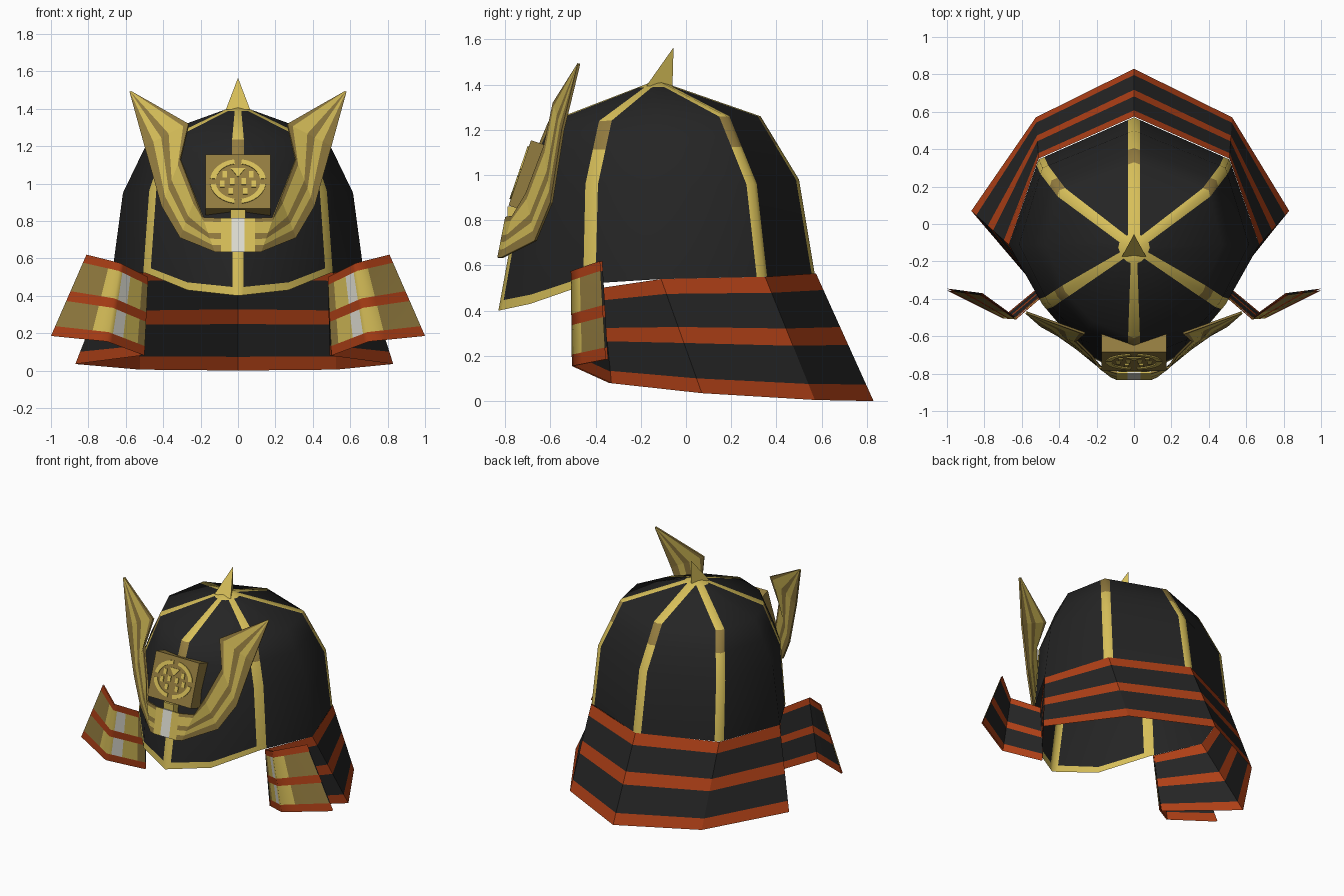
import bpy, bmesh
from math import sin, cos, radians
from mathutils import Vector, Matrix

cube = bpy.data.objects.get("Cube")
if cube:
    bpy.data.objects.remove(cube)


def material(name, rgb):
    m = bpy.data.materials.new(name)
    m.use_nodes = True
    color = (*rgb, 1)
    m.diffuse_color = color
    bsdf = m.node_tree.nodes["Principled BSDF"]
    bsdf.inputs["Base Color"].default_value = color
    bsdf.inputs["Roughness"].default_value = 0.8
    return m


MATS = [material("black lacquer", (0.018, 0.018, 0.018)),
        material("bright gold", (0.68, 0.52, 0.10)),
        material("dark gold", (0.29, 0.20, 0.05)),
        material("orange red", (0.42, 0.05, 0.008)),
        material("silver", (0.75, 0.74, 0.66))]
BLACK, GOLD, DARK, RED, SILVER = range(5)


def finish(name, bm, smooth=False):
    mesh = bpy.data.meshes.new(name)
    bm.to_mesh(mesh)
    bm.free()
    for m in MATS:
        mesh.materials.append(m)
    for p in mesh.polygons:
        p.use_smooth = smooth
    obj = bpy.data.objects.new(name, mesh)
    bpy.context.collection.objects.link(obj)
    return obj


def sheet(name, rows, rule, closed=False, apex=None, smooth=False):
    """Quad sheet; rows run downward, columns left to right seen from outside."""
    bm = bmesh.new()
    grid = [[bm.verts.new(p) for p in row] for row in rows]
    n = len(rows[0])
    for i in range(len(rows) - 1):
        for j in range(n if closed else n - 1):
            k = (j + 1) % n
            f = bm.faces.new((grid[i][j], grid[i + 1][j], grid[i + 1][k], grid[i][k]))
            f.material_index = rule(i, j)
    if apex:
        top = bm.verts.new(apex)
        for j in range(n):
            bm.faces.new((top, grid[0][j], grid[0][(j + 1) % n])).material_index = GOLD
    return finish(name, bm, smooth)


def flip(p):
    return Vector((-p[0], p[1], p[2]))


def stripes(columns, cuts):
    """Rows of points between the top and bottom of each column."""
    return [[Vector(t).lerp(Vector(b), c) for t, b in columns] for c in cuts]


def mirrored(columns):
    return [(flip(t), flip(b)) for t, b in reversed(columns)]


# Bowl: corner columns (upper ring, middle ring, lower edge), ribs on some of them
APEX = Vector((0, -0.13, 1.42))
half = [((0, -0.61, 1.235), (0, -0.73, 0.95), (0, -0.83, 0.40)),
        ((0.22, -0.52, 1.235), (0.28, -0.62, 0.95), (0.27, -0.69, 0.43)),
        ((0.37, -0.36, 1.24), (0.46, -0.42, 0.96), (0.49, -0.43, 0.52)),
        ((0.47, -0.11, 1.25), (0.615, -0.11, 0.95), (0.67, -0.11, 0.54)),
        ((0.40, 0.18, 1.26), (0.49, 0.30, 0.96), (0.51, 0.345, 0.55)),
        ((0, 0.33, 1.26), (0, 0.50, 0.98), (0, 0.57, 0.56))]
corners = [[Vector(p) for p in c] for c in half]
corners += [[flip(p) for p in c] for c in reversed(corners[1:-1])]
has_rib = [True, False, True, False, True, True, True, False, True, False]
full = []
for up, mid, low in corners:
    full.append([APEX.lerp(up, 0.18), up, up.lerp(mid, 0.45), mid, mid.lerp(low, 0.92), low])


def toward(a, b, width=0.034):
    d = b - a
    return a + d.normalized() * min(width, d.length * 0.45)


columns, rib_face, front_face = [], [], []
for i, col in enumerate(full):
    left, right = full[i - 1], full[(i + 1) % len(full)]
    group = [col]
    if has_rib[i]:
        group = [[toward(a, b) for a, b in zip(col, left)], col,
                 [toward(a, b) for a, b in zip(col, right)]]
    columns += group
    rib_face += [True, True, False] if has_rib[i] else [False]
    # the lower trim runs across the front between the two front diagonal ribs
    front_face += [i in (0, 1, 9) or (i == 8 and k > 0) or (i == 2 and k == 0)
                   for k in range(len(group))]


def bowl_rule(i, j):
    if rib_face[j]:
        return DARK if i == 1 else GOLD
    return GOLD if i == 4 and front_face[j] else BLACK


sheet("helmet_bowl", list(zip(*columns)), bowl_rule, True, APEX, True)

# Top spike
bm = bmesh.new()
base = [bm.verts.new(p) for p in ((-0.065, -0.175, 1.395), (0.065, -0.175, 1.395), (0, -0.06, 1.39))]
tip = bm.verts.new((0, -0.055, 1.565))
for a, b in ((0, 1), (1, 2), (2, 0)):
    bm.faces.new((base[a], base[b], tip)).material_index = GOLD
finish("top_spike", bm)

# Neck guard: striped skirt around the sides and back
guard = [((0.48, -0.38, 0.50), (0.49, -0.34, 0.08)),
         ((0.67, -0.11, 0.54), (0.83, 0.07, 0.035)),
         ((0.51, 0.35, 0.55), (0.525, 0.57, 0.005)),
         ((0, 0.575, 0.565), (0, 0.83, 0)),
         ((-0.51, 0.35, 0.55), (-0.525, 0.57, 0.005)),
         ((-0.67, -0.11, 0.54), (-0.87, 0.07, 0.035)),
         ((-0.48, -0.38, 0.50), (-0.52, -0.34, 0.08))]
sheet("neck_guard", stripes(guard, (0, 0.13, 0.42, 0.56, 0.87, 1)),
      lambda i, j: BLACK if i % 2 else RED)

# Side flaps: folded wings, gilded in front and lacquered behind
inner = (Vector((0.48, -0.38, 0.50)), Vector((0.50, -0.34, 0.08)))
fold = (Vector((0.63, -0.51, 0.575)), Vector((0.70, -0.505, 0.155)))
outer = (Vector((0.81, -0.38, 0.62)), Vector((1.0, -0.355, 0.185)))


def between(a, b, t):
    return (a[0].lerp(b[0], t), a[1].lerp(b[1], t))


wing = [between(inner, fold, t) for t in (0, 0.2, 0.6, 0.88)]
wing += [between(fold, outer, t) for t in (0, 0.3, 1)]
tones = [DARK, GOLD, SILVER, GOLD, GOLD, DARK]
cuts = (0, 0.1, 0.45, 0.57, 0.88, 1)
for side, cols, tone in (("left", wing, tones), ("right", mirrored(wing), tones[::-1])):
    sheet(side + "_flap_front", stripes(cols, cuts),
          lambda i, j: tone[j] if i % 2 else RED, smooth=True)
    back = Vector((0, 0.01, 0))
    behind = [(t + back, b + back) for t, b in reversed(cols)]
    sheet(side + "_flap_back", stripes(behind, cuts), lambda i, j: BLACK if i % 2 else RED)

# Crest: two striped horns joined by a base with a silver centre
horn = [((0.035, -0.80, 0.815), (0.035, -0.835, 0.635)),
        ((0.09, -0.80, 0.815), (0.09, -0.835, 0.635)),
        ((0.19, -0.77, 0.82), (0.125, -0.82, 0.635)),
        ((0.23, -0.71, 0.92), (0.31, -0.67, 0.71)),
        ((0.31, -0.63, 1.13), (0.41, -0.60, 0.88)),
        ((0.265, -0.59, 1.32), (0.50, -0.55, 1.20)),
        ((0.572, -0.48, 1.495), (0.58, -0.48, 1.49))]


def crest_rule(i, j):
    if j == 6:
        return SILVER
    return GOLD if j in (5, 7) or i in (1, 3) else DARK


crest = sheet("crest_horns", stripes(mirrored(horn) + horn, (0, 0.12, 0.45, 0.62, 0.8, 1)), crest_rule)
solid = crest.modifiers.new("thickness", "SOLIDIFY")
solid.thickness = 0.012


# Emblem: tilted block with thin ornaments
def box(name, size, matrix, mat):
    bm = bmesh.new()
    bmesh.ops.create_cube(bm, size=1, matrix=matrix @ Matrix.Diagonal((*size, 1)))
    for f in bm.faces:
        f.material_index = mat
    return finish(name, bm)


tilt = Matrix.Translation((0, -0.735, 1.01)) @ Matrix.Rotation(radians(-19), 4, "X")
box("emblem_block", (0.345, 0.12, 0.305), tilt @ Matrix.Translation((0, 0.06, 0)), DARK)
box("emblem_stem", (0.08, 0.09, 0.08), Matrix.Translation((0, -0.745, 0.82)), GOLD)


def ornament(name, outline):
    """Thin gold plate on the emblem face."""
    bm = bmesh.new()
    front = [bm.verts.new(tilt @ Vector((x, -0.006, z))) for x, z in outline]
    rear = [bm.verts.new(tilt @ Vector((x, 0.002, z))) for x, z in outline]
    n = len(outline)
    bm.faces.new(front)
    for i in range(n):
        k = (i + 1) % n
        bm.faces.new((front[i], rear[i], rear[k], front[k]))
    for f in bm.faces:
        f.material_index = GOLD
    bmesh.ops.recalc_face_normals(bm, faces=bm.faces)
    finish(name, bm)


def arc(start, end, scale, steps=6):
    angles = [radians(start + (end - start) * s / steps) for s in range(steps + 1)]
    return [(0.15 * scale * cos(a), 0.125 * scale * sin(a)) for a in angles]


for i, start in enumerate((8, 98, 188, 278)):
    ornament(f"emblem_ring_{i + 1}", arc(start, start + 74, 1) + arc(start + 74, start, 0.8))
ornament("emblem_brow", [(-0.04, 0.075), (0, 0.025), (0.04, 0.075)])
for side in (-1, 1):
    for i, (x, z) in enumerate(((0.07, 0.04), (0.03, 0), (0.085, -0.015), (0.04, -0.055))):
        ornament(f"emblem_spot_{i + 1}", [(side * x + dx, z + dz) for dx, dz in
                 ((-0.012, -0.018), (0.012, -0.018), (0.012, 0.018), (-0.012, 0.018))])
